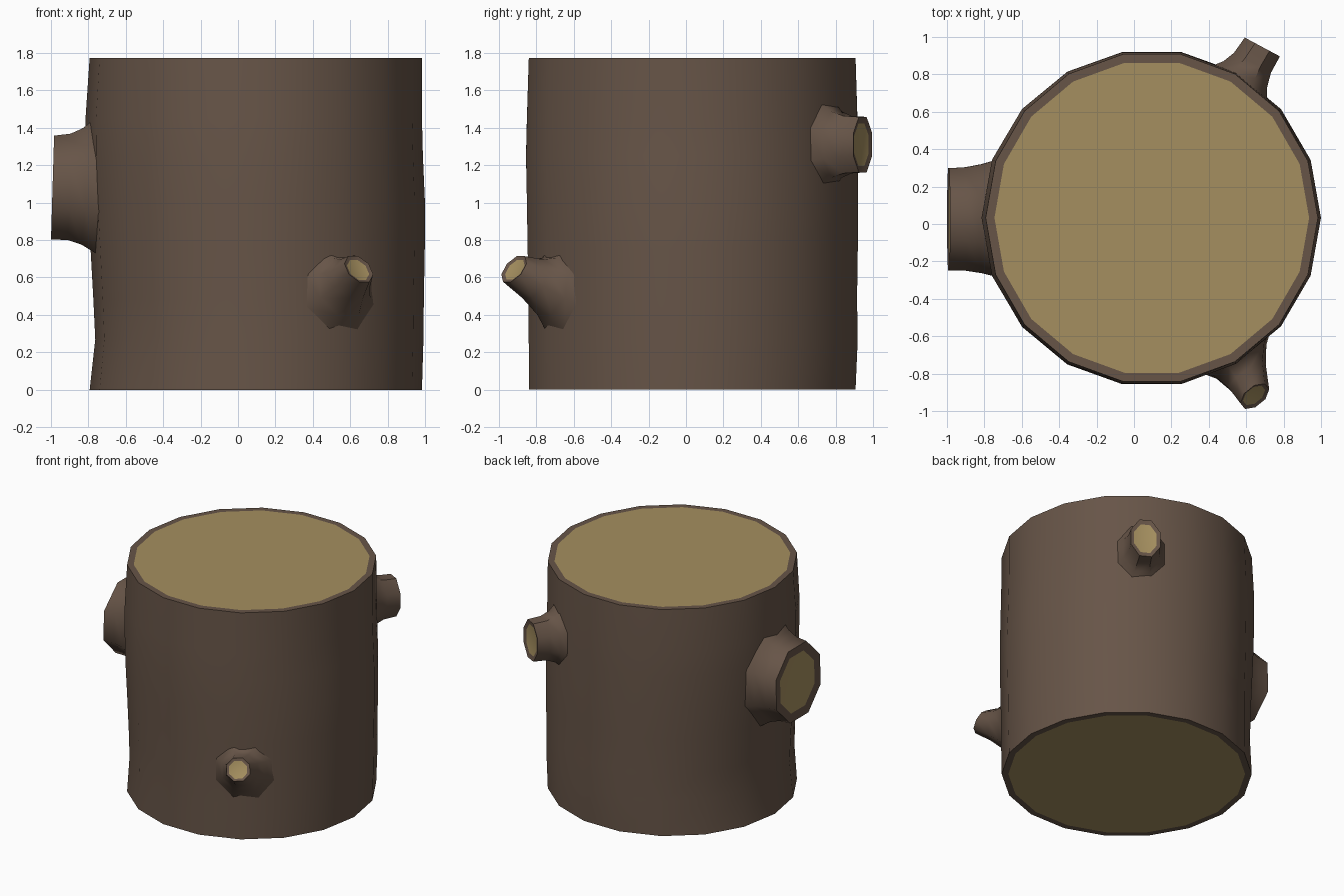
import bpy, bmesh, math
from mathutils import Vector

if "Cube" in bpy.data.objects:
    bpy.data.objects.remove(bpy.data.objects["Cube"])

CX, CY, R, H, SIDES = 0.095, 0.033, 0.887, 1.773, 18


def material(name, rgb):
    m = bpy.data.materials.new(name)
    m.diffuse_color = (*rgb, 1)
    m.use_nodes = True
    m.node_tree.nodes["Principled BSDF"].inputs["Base Color"].default_value = m.diffuse_color
    return m


BARK = material("bark brown", (0.135, 0.090, 0.064))
WOOD = material("cut wood tan", (0.375, 0.275, 0.115))


def finish(bm, name, angle):
    bmesh.ops.recalc_face_normals(bm, faces=bm.faces)
    me = bpy.data.meshes.new(name)
    bm.to_mesh(me)
    bm.free()
    me.materials.append(BARK)
    me.materials.append(WOOD)
    ob = bpy.data.objects.new(name, me)
    bpy.context.collection.objects.link(ob)
    bpy.ops.object.select_all(action='DESELECT')
    ob.select_set(True)
    bpy.context.view_layer.objects.active = ob
    bpy.ops.object.shade_smooth_by_angle(angle=math.radians(angle))
    return ob


def skin(bm, rings):
    """Join successive rings of points with quads and return the vertex rings."""
    vr = [[bm.verts.new(p) for p in ring] for ring in rings]
    n = len(rings[0])
    for a, b in zip(vr, vr[1:]):
        for i in range(n):
            j = (i + 1) % n
            bm.faces.new((a[i], a[j], b[j], b[i]))
    return vr


# trunk: height, then radius change toward right, back, left, front
LEVELS = [(0, 0, 0, 0, 0), (0.27, 0.008, 0.012, -0.03, 0),
          (0.48, 0.01, 0.008, -0.02, 0), (0.75, 0.015, 0.012, -0.005, 0.006),
          (1.0, 0.016, 0.012, 0.012, 0.01), (1.25, 0.005, 0.012, 0.02, 0.015),
          (1.45, 0, 0.01, 0.022, 0.01), (H, 0, 0, 0, 0)]


def trunk_ring(z, radius, offs=(0, 0, 0, 0)):
    ring = []
    for i in range(SIDES):
        a = 2 * math.pi * i / SIDES
        r = radius + sum(o * max(0, math.cos(a - k * math.pi / 2)) ** 2
                         for k, o in enumerate(offs))
        ring.append((CX + r * math.cos(a), CY + r * math.sin(a), z))
    return ring


bm = bmesh.new()
rings = [trunk_ring(0, R - 0.047)]
rings += [trunk_ring(l[0], R, l[1:]) for l in LEVELS]
rings += [trunk_ring(H, R - 0.047)]
vr = skin(bm, rings)
for end in (vr[0], vr[-1]):
    bm.faces.new(end).material_index = 1
finish(bm, "trunk", 40)


# branch stubs: flared base lying on the trunk, neck, cut tip with inset wood
def stub(name, base, tip, normal, base_size, tip_size, neck, sides=8):
    base, tip, normal = Vector(base), Vector(tip), Vector(normal).normalized()
    side = Vector((0, 0, 1)).cross(normal).normalized()
    up = normal.cross(side)
    out = Vector((base.x - CX, base.y - CY, 0)).normalized()
    bside = Vector((0, 0, 1)).cross(out)

    def ring(c, s, u, w, h):
        return [c + s * w * math.cos(t) + u * h * math.sin(t)
                for t in (2 * math.pi * (i + 0.5) / sides for i in range(sides))]

    foot = []
    for p in ring(base, bside, Vector((0, 0, 1)), *base_size):
        d = Vector((p.x - CX, p.y - CY, 0)).normalized() * (R - 0.02)
        foot.append(Vector((CX + d.x, CY + d.y, p.z)))
    end = ring(tip, side, up, *tip_size)
    rings = [foot]
    # concave blend from the foot to the tip
    for along, spread in neck:
        mid = []
        for f, e in zip(foot, end):
            c = base.lerp(tip, along)
            mid.append(c + (e - tip).lerp(f - base, spread))
        rings.append(mid)
    rings.append(end)
    w, h = tip_size
    rings.append(ring(tip - normal * 0.008, side, up, w * 0.77, h * 0.77))
    bm = bmesh.new()
    vr = skin(bm, rings)
    bm.faces.new(vr[-1]).material_index = 1
    finish(bm, name, 50)


stub("left_branch_stub", (-0.77, 0.03, 1.09), (-0.99, 0.025, 1.08),
     (-1, 0, 0.03), (0.37, 0.39), (0.295, 0.30), [(0.3, 0.4), (0.6, 0.08)])
stub("back_branch_stub", (0.57, 0.76, 1.31), (0.685, 0.945, 1.31),
     (0.47, 0.88, 0), (0.20, 0.24), (0.115, 0.16), [(0.25, 0.4), (0.55, 0.08)])
stub("front_branch_stub", (0.56, -0.70, 0.53), (0.645, -0.92, 0.645),
     (0.5, -0.62, 0.55), (0.25, 0.24), (0.09, 0.09), [(0.2, 0.55), (0.55, 0.22)])
